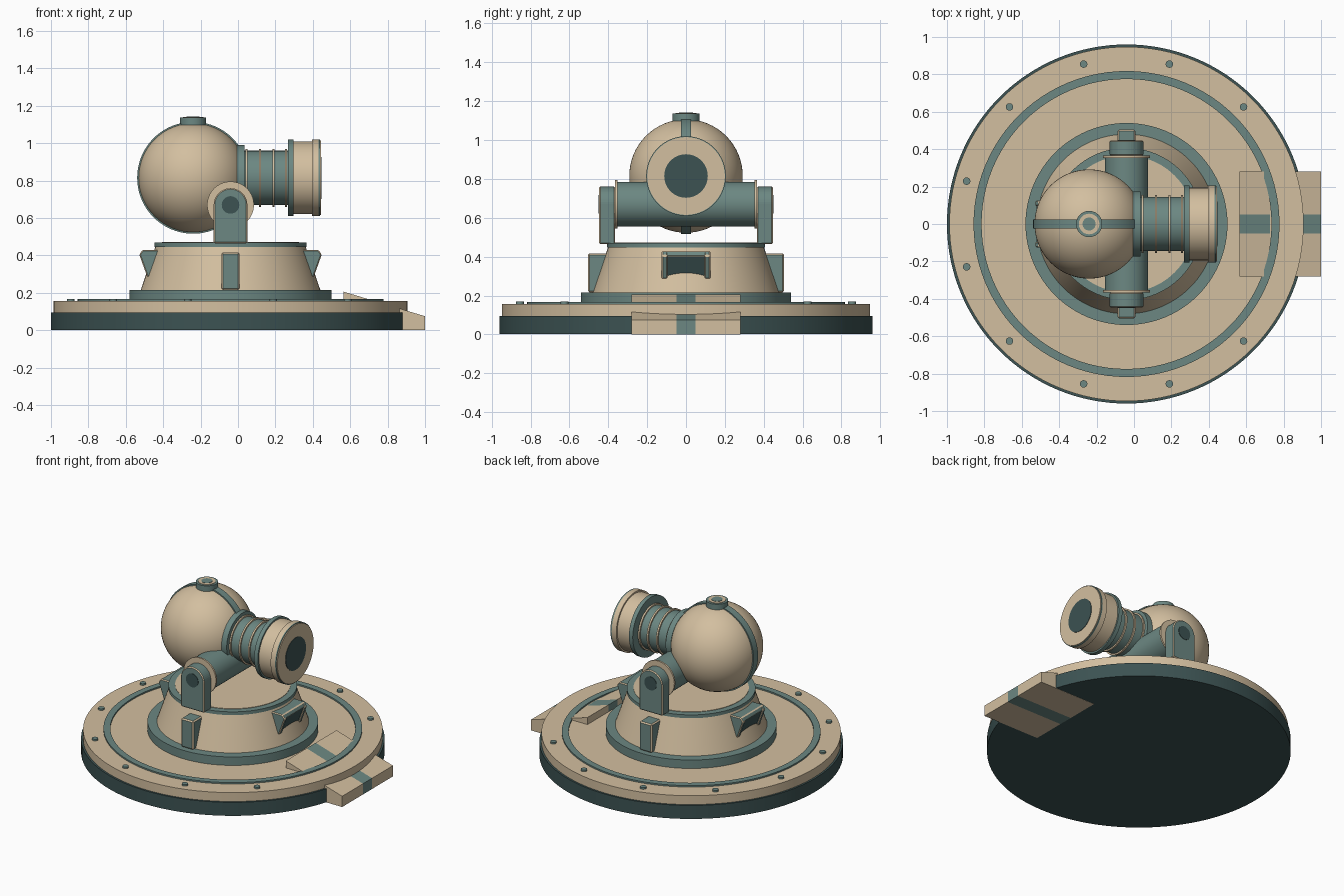
import bpy, bmesh, math
from mathutils import Matrix, Vector

if "Cube" in bpy.data.objects:
    bpy.data.objects.remove(bpy.data.objects["Cube"])

CX = -0.04      # centre of the round base
AXZ = 0.815     # height of the barrel axis
BALL = (-0.24, 0, AXZ)


def material(name, rgb):
    m = bpy.data.materials.new(name)
    m.diffuse_color = (*rgb, 1)
    m.use_nodes = True
    m.node_tree.nodes["Principled BSDF"].inputs["Base Color"].default_value = m.diffuse_color
    return m


TAN = material("warm tan", (0.65, 0.52, 0.35))
TEAL = material("grey teal", (0.15, 0.245, 0.225))
DARK = material("dark teal", (0.045, 0.085, 0.085))

ROT = {'Z': Matrix(),
       'X': Matrix.Rotation(math.pi / 2, 4, 'Y'),
       'Y': Matrix.Rotation(-math.pi / 2, 4, 'X')}


def finish(name, bm, mats, trim=0.0):
    bmesh.ops.recalc_face_normals(bm, faces=bm.faces)
    me = bpy.data.meshes.new(name)
    bm.to_mesh(me)
    bm.free()
    ob = bpy.data.objects.new(name, me)
    bpy.context.collection.objects.link(ob)
    for m in mats:
        me.materials.append(m)
    if trim:  # contrasting chamfered edges
        b = ob.modifiers.new("edge_trim", 'BEVEL')
        b.width, b.segments, b.limit_method = trim, 1, 'ANGLE'
        b.angle_limit = math.radians(40)
        b.material = 1
    else:
        bpy.ops.object.select_all(action='DESELECT')
        ob.select_set(True)
        bpy.context.view_layer.objects.active = ob
        bpy.ops.object.shade_smooth_by_angle(angle=math.radians(35))
    return ob


def disc(name, r, a, b, mat, axis='Z', at=(CX, 0, 0), r2=None, n=64):
    """Cylinder or cone from a to b along an axis through a point."""
    bm = bmesh.new()
    bmesh.ops.create_cone(bm, cap_ends=True, segments=n, radius1=r,
                          radius2=r if r2 is None else r2, depth=b - a,
                          matrix=Matrix.Translation((0, 0, (a + b) / 2)))
    bm.transform(Matrix.Translation(at) @ ROT[axis])
    return finish(name, bm, [mat])


def ring(name, r_out, r_in, z0, z1, mat, n=96):
    """Flat ring with a rectangular section."""
    bm = bmesh.new()
    loops = [[bm.verts.new((CX + r * math.cos(math.tau * i / n),
                            r * math.sin(math.tau * i / n), z)) for i in range(n)]
             for r, z in ((r_out, z0), (r_out, z1), (r_in, z1), (r_in, z0))]
    for k in range(4):
        p, q = loops[k], loops[(k + 1) % 4]
        for i in range(n):
            j = (i + 1) % n
            bm.faces.new((p[i], p[j], q[j], q[i]))
    return finish(name, bm, [mat])


def prism(name, pts, y0, y1, mats, trim=0.0, turn=0.0):
    """Outline in x-z relative to the base centre, extruded along y, turned about z."""
    bm = bmesh.new()
    f = bm.faces.new([bm.verts.new((x, y0, z)) for x, z in pts])
    new = bmesh.ops.extrude_face_region(bm, geom=[f])['geom']
    bmesh.ops.translate(bm, vec=Vector((0, y1 - y0, 0)),
                        verts=[v for v in new if isinstance(v, bmesh.types.BMVert)])
    bm.transform(Matrix.Translation((CX, 0, 0)) @ Matrix.Rotation(turn, 4, 'Z'))
    return finish(name, bm, mats, trim)


# Round base
disc("base_plinth", 0.96, 0.001, 0.095, DARK, n=128)
disc("base_plate", 0.947, 0.095, 0.157, TAN, n=128)
ring("base_ring", 0.818, 0.775, 0.15, 0.167, TEAL)
for i in range(12):
    if i not in (0, 11):  # the ramp replaces the bolts on this side
        a = math.radians(15 + 30 * i)
        disc("base_bolt", 0.02, 0.15, 0.168, TEAL,
             at=(CX + 0.885 * math.cos(a), 0.885 * math.sin(a), 0), n=16)

# Entry ramp with a central stripe
ramp = [(0.605, 0), (1.04, 0), (1.04, 0.075), (0.605, 0.206)]
prism("ramp_left", ramp, 0.05, 0.28, [TAN])
prism("ramp_right", ramp, -0.28, -0.05, [TAN])
prism("ramp_stripe", ramp, -0.05, 0.05, [TEAL])

# Pedestal
disc("pedestal_flange", 0.54, 0.157, 0.216, TEAL, n=96)
disc("pedestal_cone", 0.48, 0.216, 0.446, TAN, r2=0.402, n=96)
disc("pedestal_rim", 0.407, 0.446, 0.469, TEAL, n=96)
disc("pedestal_top", 0.365, 0.46, 0.472, TAN, n=96)

# Upright ribs at front and back, hooded vents at the sides
rib = [(0.42, 0.216), (0.475, 0.216), (0.505, 0.40), (0.50, 0.415), (0.39, 0.415)]
rib = [(0.40, 0.216), (0.505, 0.216), (0.505, 0.416), (0.40, 0.416)]
hood = [(0.34, 0.285), (0.445, 0.285), (0.488, 0.405), (0.47, 0.43), (0.34, 0.43)]
hole = [(0.34, 0.275), (0.43, 0.275), (0.478, 0.40), (0.34, 0.40)]
for s in (0, 1):
    prism("pedestal_rib", rib, -0.048, 0.048, [TEAL, TAN], 0.008,
          math.pi * (s + 0.5))
    turn = math.pi * s
    for y in (-0.125, 0.095):
        prism("vent_cheek", hood, y, y + 0.03, [TEAL, TAN], 0.006, turn)
    prism("vent_hood", [(0.34, 0.40), (0.484, 0.40), (0.47, 0.43), (0.34, 0.43)],
          -0.12, 0.12, [TEAL, TAN], 0.006, turn)
    prism("vent_opening", hole, -0.096, 0.096, [DARK], 0, turn)

# Trunnion and its brackets
PIVOT = (CX, 0, 0.67)
disc("trunnion", 0.115, -0.36, 0.36, TEAL, 'Y', PIVOT)
arch = [(-0.09, 0.465), (0.09, 0.465)] + [
    (0.09 * math.cos(math.pi * i / 24), 0.67 + 0.09 * math.sin(math.pi * i / 24))
    for i in range(25)]
for s in (-1, 1):
    y0, y1 = sorted((s * 0.365, s * 0.447))
    prism("trunnion_bracket", arch, y0, y1, [TEAL, TAN], 0.006)
    y0, y1 = sorted((s * 0.353, s * 0.365))
    disc("trunnion_collar", 0.125, y0, y1, TAN, 'Y', PIVOT)
    y0, y1 = sorted((s * 0.44, s * 0.45))
    disc("pivot_pin", 0.047, y0, y1, DARK, 'Y', PIVOT, n=32)

# Ball body with a band and a top cap
bm = bmesh.new()
bmesh.ops.create_uvsphere(bm, u_segments=64, v_segments=32, radius=0.292,
                          matrix=Matrix.Translation(BALL))
finish("ball_body", bm, [TAN])
disc("ball_band", 0.299, -0.025, 0.025, TEAL, 'Y', BALL, n=96)
disc("cap_base", 0.07, 0.27, 0.322, TEAL, at=BALL, n=48)
disc("cap_ring", 0.055, 0.32, 0.325, TAN, at=BALL, n=48)
disc("cap_centre", 0.035, 0.32, 0.327, TEAL, at=BALL, n=32)

# Barrel: name, radius, start x, end x, colour
AXIS = (0, 0, AXZ)
for name, r, a, b, mat in (
        ("barrel_collar", 0.175, -0.005, 0.035, TEAL),
        ("barrel_neck", 0.145, 0.03, 0.28, TEAL),
        ("barrel_hoop", 0.155, 0.04, 0.05, TAN),
        ("barrel_hoop", 0.155, 0.112, 0.124, TAN),
        ("barrel_hoop", 0.155, 0.184, 0.196, TAN),
        ("barrel_hoop", 0.155, 0.25, 0.262, TAN),
        ("muzzle_back_ring", 0.205, 0.268, 0.297, TEAL),
        ("muzzle_drum", 0.194, 0.297, 0.395, TAN),
        ("muzzle_lip", 0.205, 0.395, 0.430, TAN),
        ("muzzle_edge", 0.205, 0.430, 0.438, TEAL),
        ("muzzle_face", 0.2, 0.435, 0.444, TAN),
        ("lens", 0.112, 0.44, 0.447, DARK)):
    disc(name, r, a, b, mat, 'X', AXIS)
